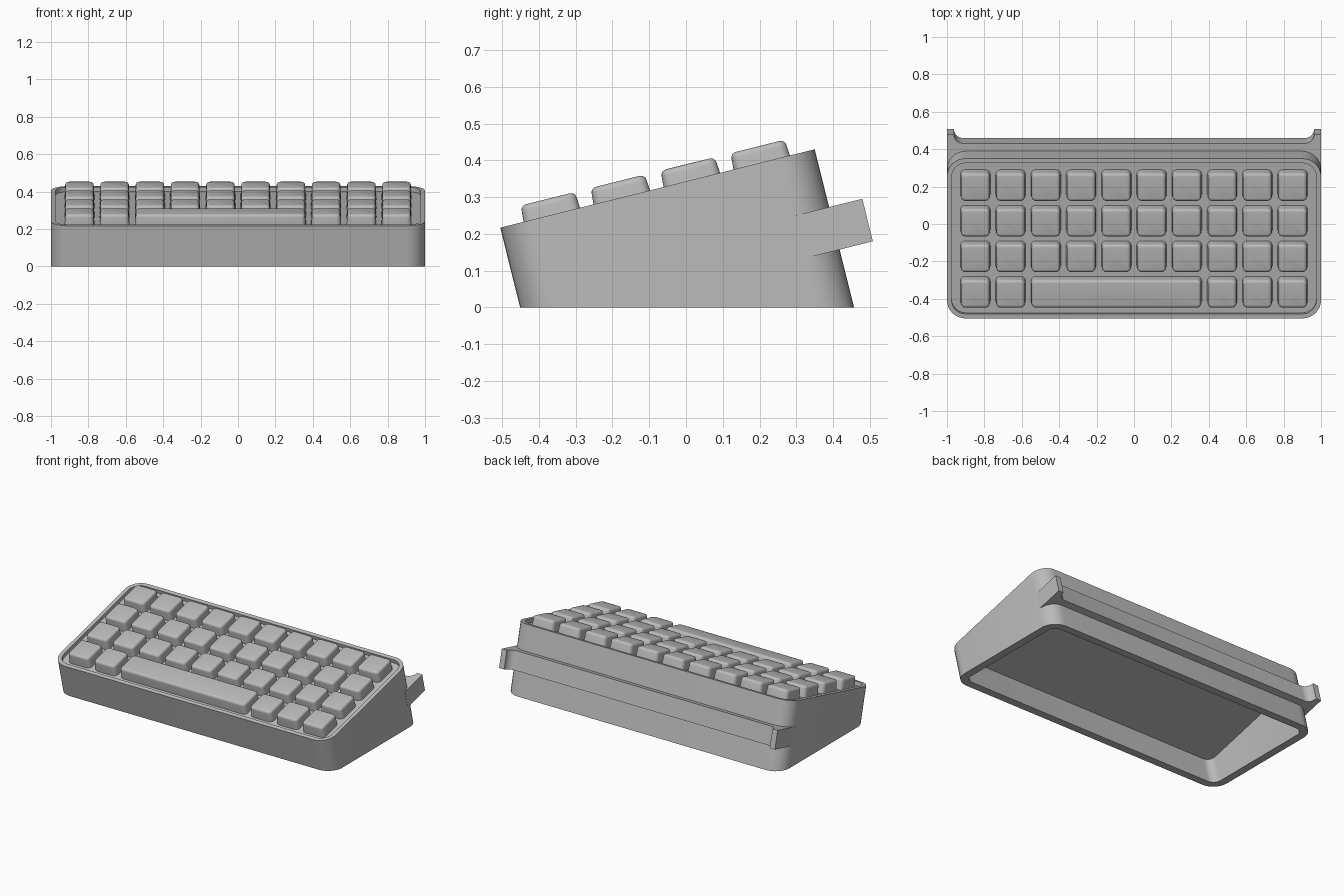
import bpy, bmesh
from math import sin, cos, pi, radians
from mathutils import Vector

old = bpy.data.objects.get("Cube")
if old:
    bpy.data.objects.remove(old, do_unlink=True)

TILT = radians(14)
FRONT_Y, FRONT_Z = -0.505, 0.217      # front top edge of the case
DEPTH = 0.881                         # case depth along the slope
MID = DEPTH / 2
RADIUS = 0.1

grey = bpy.data.materials.new("warm_free_grey")
grey.name = "plain_grey"
grey.use_nodes = True
colour = (0.5, 0.5, 0.5, 1)
grey.diffuse_color = colour
grey.node_tree.nodes["Principled BSDF"].inputs["Base Color"].default_value = colour


def place(x, u, n):
    """Slope coordinates (across, up the slope, off the slope) to world."""
    return Vector((x, FRONT_Y + u * cos(TILT) - n * sin(TILT),
                   FRONT_Z + u * sin(TILT) + n * cos(TILT)))


def ground(u):
    """Height off the slope at which the floor lies."""
    return -(FRONT_Z + u * sin(TILT)) / cos(TILT)


def arc(cx, cu, r, start, end, steps):
    return [(cx + r * cos(radians(start + (end - start) * i / steps)),
             cu + r * sin(radians(start + (end - start) * i / steps)))
            for i in range(steps + 1)]


def rounded_rect(cx, cu, w, d, r, inset=0.0, steps=8):
    hw, hd, r = w / 2 - inset, d / 2 - inset, max(r - inset, 0.004)
    pts = []
    for k, (sx, su) in enumerate([(1, 1), (-1, 1), (-1, -1), (1, -1)]):
        pts += arc(cx + sx * (hw - r), cu + su * (hd - r), r, 90 * k, 90 * k + 90, steps)
    return pts


def loft(name, loops, smooth=35):
    """Skin a stack of equal loops of world points and cap both ends."""
    bm = bmesh.new()
    rings = [[bm.verts.new(p) for p in loop] for loop in loops]
    for a, b in zip(rings, rings[1:]):
        for i in range(len(a)):
            j = (i + 1) % len(a)
            bm.faces.new((a[i], a[j], b[j], b[i]))
    bm.faces.new(rings[0])
    bm.faces.new(rings[-1])
    bmesh.ops.recalc_face_normals(bm, faces=bm.faces)
    mesh = bpy.data.meshes.new(name)
    bm.to_mesh(mesh)
    bm.free()
    mesh.materials.append(grey)
    mesh.shade_smooth()
    mesh.set_sharp_from_angle(angle=radians(smooth))
    obj = bpy.data.objects.new(name, mesh)
    bpy.context.collection.objects.link(obj)
    return obj


# Case: hollow underside, outer wall, thin rim and sunken key plate
def case_loop(inset, height=None):
    return [place(x, u, ground(u) if height is None else height)
            for x, u in rounded_rect(0, MID, 2, DEPTH, RADIUS, inset)]


WALL, RIM, PLATE, CEILING = 0.05, 0.025, -0.025, -0.06
loft("case", [case_loop(WALL, CEILING), case_loop(WALL), case_loop(0),
              case_loop(0, 0), case_loop(RIM, 0), case_loop(RIM, PLATE)])

# Rear bar: follows the back wall and flares into an ear at each end
BAR, EAR, EAR_IN = 0.924, 0.974, 0.913
corner_u = DEPTH - RADIUS
half = [(1, 0.79), (1, EAR)] + arc(EAR_IN, EAR, EAR - BAR, 0, -90, 8)
inner = arc(1 - RADIUS, corner_u, 0.08, 90, 6, 8)
outline = half + [(-x, u) for x, u in reversed(half)]
outline += [(-x, u) for x, u in reversed(inner)] + inner
loft("rear_bar", [[place(x, u, n) for x, u in outline] for n in (-0.281, -0.162)])

# Keys: softly tapered caps with rounded top edges
KEY, KEY_DEPTH, PITCH, ROW_PITCH, TOP, SOFT = 0.16, 0.162, 0.1885, 0.196, 0.045, 0.016


def key(name, cx, cu, width):
    profile = [(0, PLATE), (0.004, TOP - SOFT)]
    for step in range(1, 5):
        a = step * pi / 8
        profile.append((0.004 + SOFT * (1 - cos(a)), TOP - SOFT + SOFT * sin(a)))
    loft(name, [[place(x, u, n) for x, u in
                 rounded_rect(cx, cu, width, KEY_DEPTH, 0.026, inset, 4)]
                for inset, n in profile], 40)


for row in range(4):
    cu = 0.4385 + (row - 1.5) * ROW_PITCH
    for col in range(10):
        cx = (col - 4.5) * PITCH
        if row == 0 and 2 <= col <= 6:
            if col == 4:
                key("space_bar", cx, cu, KEY + 4 * PITCH)
            continue
        key(f"key_row{row + 1}_{col + 1}", cx, cu, KEY)
